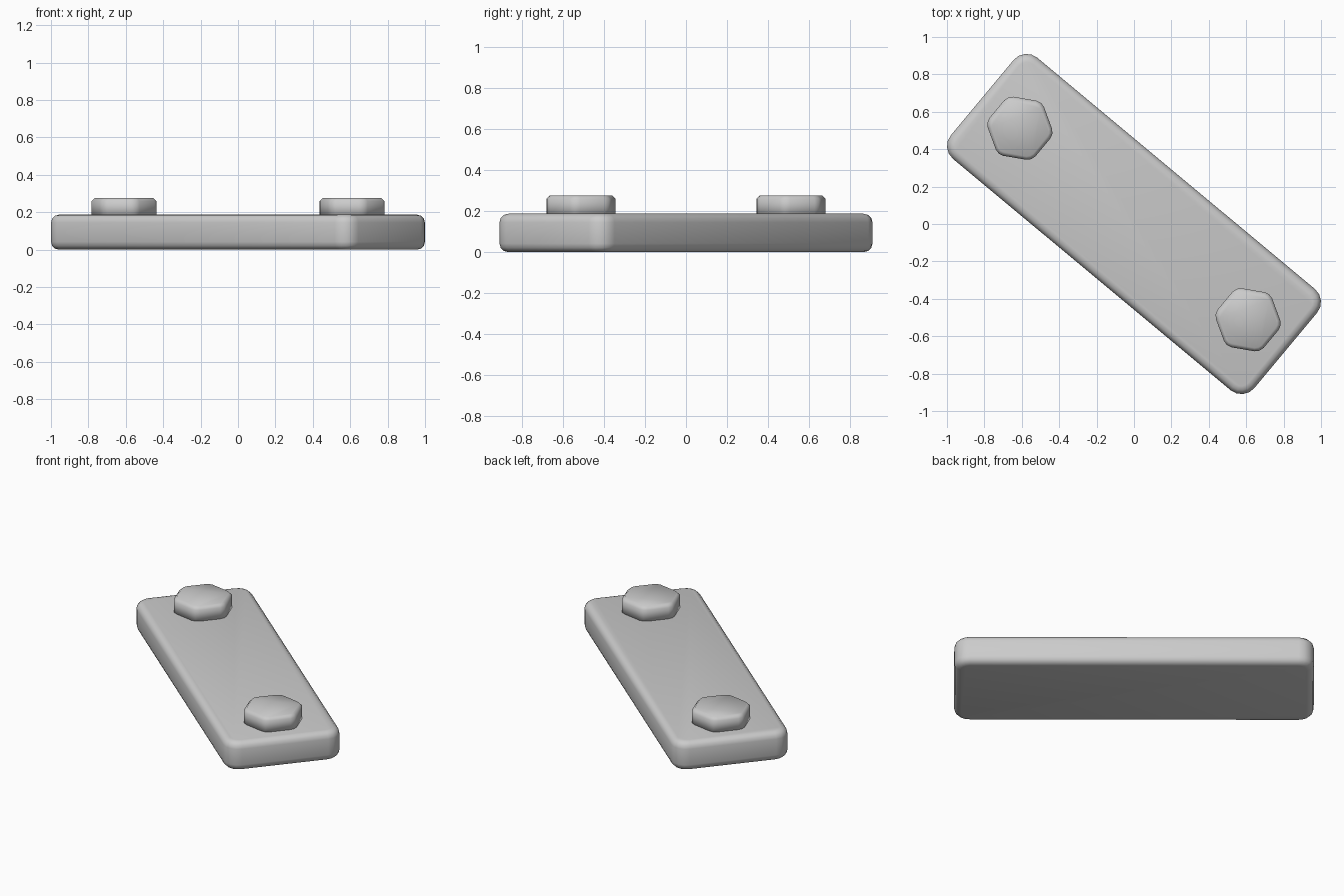
import bpy, bmesh, math
from mathutils import Matrix

cube = bpy.data.objects.get("Cube")
if cube:
    bpy.data.objects.remove(cube, do_unlink=True)

# Single light grey material
grey = bpy.data.materials.new("light_grey")
grey.use_nodes = True
colour = (0.6, 0.6, 0.6, 1)
grey.diffuse_color = colour
grey.node_tree.nodes["Principled BSDF"].inputs["Base Color"].default_value = colour

TILT = math.radians(-39.8)   # plate direction seen from above


def rounded_prism(name, outline, z0, z1, corner, corner_segs, rim, rim_segs, both_rims):
    """Extrude an outline, round its upright edges, then its rims."""
    bm = bmesh.new()
    face = bm.faces.new([bm.verts.new((x, y, z0)) for x, y in outline])
    top = bmesh.ops.extrude_face_region(bm, geom=[face])["geom"]
    bmesh.ops.translate(bm, vec=(0, 0, z1 - z0),
                        verts=[v for v in top if isinstance(v, bmesh.types.BMVert)])
    # keep a closed bottom
    if not any(all(abs(v.co.z - z0) < 1e-5 for v in f.verts) for f in bm.faces):
        bmesh.ops.holes_fill(bm, edges=[e for e in bm.edges if e.is_boundary], sides=0)
    bmesh.ops.recalc_face_normals(bm, faces=bm.faces[:])
    upright = [e for e in bm.edges if abs(e.verts[0].co.z - e.verts[1].co.z) > 1e-4]
    bmesh.ops.bevel(bm, geom=upright, offset=corner, offset_type='OFFSET',
                    segments=corner_segs, profile=0.5, affect='EDGES')
    rims = [e for e in bm.edges
            if abs(e.verts[0].co.z - e.verts[1].co.z) < 1e-4
            and (both_rims or e.verts[0].co.z > z1 - 1e-4)]
    bmesh.ops.bevel(bm, geom=rims, offset=rim, offset_type='OFFSET',
                    segments=rim_segs, profile=0.5, affect='EDGES')
    bmesh.ops.recalc_face_normals(bm, faces=bm.faces[:])
    for f in bm.faces:
        f.smooth = True
    bm.transform(Matrix.Rotation(TILT, 4, 'Z'))
    mesh = bpy.data.meshes.new(name)
    bm.to_mesh(mesh)
    bm.free()
    mesh.materials.append(grey)
    obj = bpy.data.objects.new(name, mesh)
    bpy.context.collection.objects.link(obj)
    return obj


# Plate: long slab with rounded corners and soft rims
L, W = 1.056, 0.352
rounded_prism("plate", [(-L, -W), (L, -W), (L, W), (-L, W)],
              0.0, 0.187, 0.09, 4, 0.042, 3, True)

# Hexagonal bolt heads near the two ends
hexagon = [(0.185 * math.cos(math.radians(30 + 60 * k)),
            0.185 * math.sin(math.radians(30 + 60 * k))) for k in range(6)]
for name, side in (("bolt_back", -1), ("bolt_front", 1)):
    bolt = rounded_prism(name, hexagon, 0.17, 0.277, 0.03, 2, 0.018, 1, False)
    bolt.location = (0.61 * side, -0.512 * side, 0)
